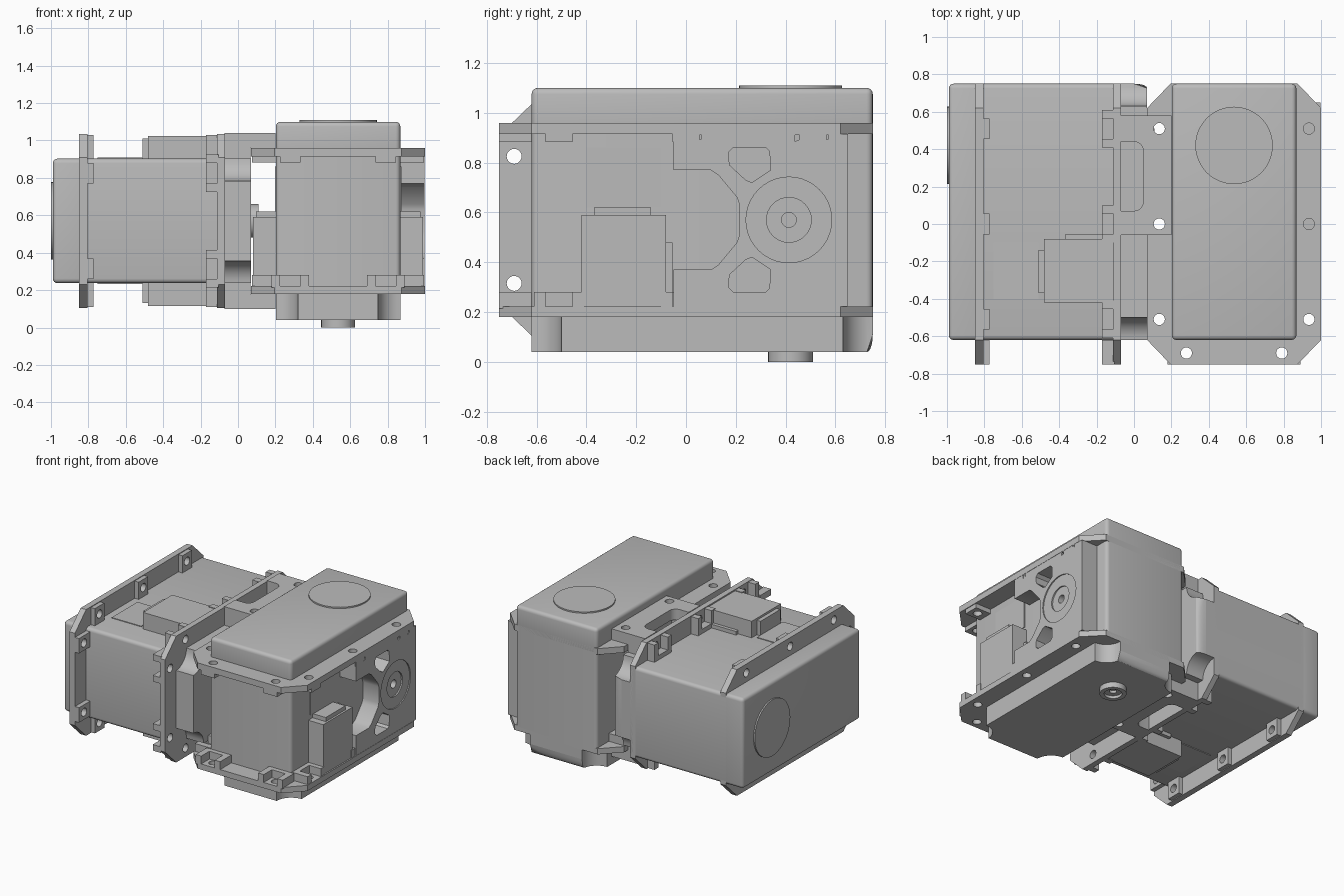
import bpy, bmesh
from math import pi, cos, sin
from mathutils import Matrix, Vector

if "Cube" in bpy.data.objects:
    bpy.data.objects.remove(bpy.data.objects["Cube"])

grey = bpy.data.materials.new("plain grey")
grey.use_nodes = True
colour = (0.5, 0.5, 0.5, 1)
grey.diffuse_color = colour
grey.node_tree.nodes["Principled BSDF"].inputs["Base Color"].default_value = colour

# Side-on profiles: (a, b, c) becomes (y, z, x)
SIDE = Matrix(((0, 0, 1, 0), (1, 0, 0, 0), (0, 1, 0, 0), (0, 0, 0, 1)))


def add(name, mesh, frame=Matrix()):
    mesh.transform(frame)
    mesh.materials.clear()
    mesh.materials.append(grey)
    obj = bpy.data.objects.new(name, mesh)
    bpy.context.collection.objects.link(obj)
    bpy.ops.object.select_all(action='DESELECT')
    obj.select_set(True)
    bpy.context.view_layer.objects.active = obj
    bpy.ops.object.shade_smooth_by_angle(angle=0.6)
    return obj


def box(name, lo, hi, frame=Matrix(), bevel=0.0, pick=None):
    bm = bmesh.new()
    bmesh.ops.create_cube(bm, size=1)
    for v in bm.verts:
        v.co = [l + (h - l) * (c + 0.5) for l, h, c in zip(lo, hi, v.co)]
    if bevel:
        edges = [e for e in bm.edges if pick is None or pick(e)]
        bmesh.ops.bevel(bm, geom=edges, offset=bevel, segments=4, profile=0.5, affect='EDGES')
    mesh = bpy.data.meshes.new(name)
    bm.to_mesh(mesh)
    bm.free()
    return add(name, mesh, frame)


def arc(cx, cy, r, start=0, end=2 * pi, n=24, closed=True):
    steps = n if closed else n - 1
    return [(cx + r * cos(start + (end - start) * i / steps),
             cy + r * sin(start + (end - start) * i / steps)) for i in range(n)]


def plate(name, loops, z0, z1, frame=Matrix()):
    """Extruded flat profile; loops after the first are holes."""
    curve = bpy.data.curves.new(name, 'CURVE')
    curve.dimensions = '2D'
    curve.fill_mode = 'BOTH'
    curve.extrude = (z1 - z0) / 2
    for loop in loops:
        spline = curve.splines.new('POLY')
        spline.points.add(len(loop) - 1)
        for p, (x, y) in zip(spline.points, loop):
            p.co = (x, y, 0, 1)
        spline.use_cyclic_u = True
    temp = bpy.data.objects.new(name + " curve", curve)
    bpy.context.collection.objects.link(temp)
    mesh = bpy.data.meshes.new_from_object(temp.evaluated_get(bpy.context.evaluated_depsgraph_get()))
    bpy.data.objects.remove(temp)
    bm = bmesh.new()
    bm.from_mesh(mesh)
    bmesh.ops.remove_doubles(bm, verts=bm.verts, dist=0.0002)
    bmesh.ops.recalc_face_normals(bm, faces=bm.faces)
    bm.to_mesh(mesh)
    bm.free()
    mesh.transform(Matrix.Translation((0, 0, (z0 + z1) / 2)))
    return add(name, mesh, frame)


def upright(e):
    return abs(e.verts[0].co.z - e.verts[1].co.z) > 0.1


W, F = 0.333, 0.465          # half widths of the case and the flanges
AXIS_Y = 0.42


def servo(tag, m):
    # Case and upper cover
    box(tag + " case", (-W, -0.62, 0.18), (W, 0.75, 0.96), m, 0.025, upright)
    box(tag + " upper cover", (-W, -0.62, 0.9), (W, 0.75, 1.1), m, 0.025)
    plate(tag + " cover disc", [arc(0, AXIS_Y, 0.207, n=48)], 1.09, 1.11, m)

    # Mounting flanges with screw holes
    spots = [(s * 0.4, y) for s in (-1, 1) for y in (-0.51, 0, 0.51)]
    spots += [(s * 0.255, -0.69) for s in (-1, 1)]
    outline = [(-F, -0.62), (-0.34, -0.75), (0.34, -0.75), (F, -0.62),
               (F, 0.62), (0.34, 0.75), (-0.34, 0.75), (-F, 0.62)]
    holes = [arc(x, y, 0.03, n=20) for x, y in spots]
    for level, z0, z1 in (("upper", 0.915, 0.96), ("lower", 0.18, 0.222)):
        plate(f"{tag} {level} flange", [outline] + holes, z0, z1, m)

    # Bosses and nut pockets around each screw hole
    for i, (x, y) in enumerate(spots):
        front = y < -0.6
        out = Vector((0, -1)) if front else Vector((1 if x > 0 else -1, 0))
        side = Vector((-out.y, out.x))
        c = Vector((x, y))

        def loc(a, b):
            return tuple(c + out * a + side * b)
        pocket = [loc(0.06, -0.1), loc(0.06, -0.055), loc(-0.035, -0.055), loc(-0.035, 0.055),
                  loc(0.06, 0.055), loc(0.06, 0.1), loc(-0.07, 0.1), loc(-0.07, -0.1)]
        plate(f"{tag} nut pocket {i + 1}", [pocket], 0.215, 0.28, m)
        pad = [loc(0.06, -0.055), loc(0.06, 0.055), loc(-0.07, 0.055), loc(-0.07, -0.055)]
        plate(f"{tag} screw boss {i + 1}", [pad, arc(x, y, 0.03, n=20)], 0.882, 0.918, m)

    # Lower cover with scooped corners and a rounded rear edge
    r = 0.12
    plan = (arc(-W, -0.62, r, pi / 2, 0, 9, False) + arc(W, -0.62, r, pi, pi / 2, 9, False)
            + arc(W, 0.75, r, 1.5 * pi, pi, 9, False) + arc(-W, 0.75, r, 0, -pi / 2, 9, False))
    cover = plate(tag + " lower cover", [plan], 0.04, 0.185)
    bm = bmesh.new()
    bm.from_mesh(cover.data)
    rear = [e for e in bm.edges if all(v.co.z < 0.05 and v.co.y > 0.74 for v in e.verts)]
    bmesh.ops.bevel(bm, geom=rear, offset=0.07, segments=5, profile=0.5, affect='EDGES')
    bm.to_mesh(cover.data)
    bm.free()
    cover.data.transform(m)

    # Hollow output shaft
    plate(tag + " output shaft", [arc(0, AXIS_Y, 0.09, n=32), arc(0, AXIS_Y, 0.06, n=32)], 0, 0.05, m)
    plate(tag + " shaft core", [arc(0, AXIS_Y, 0.062, n=32), arc(0, AXIS_Y, 0.025, n=20)], 0.02, 0.05, m)

    # Cable sockets on both sides
    for word, s in (("left", 1), ("right", -1)):
        def side_box(part, depth, y0, y1, z0, z1):
            xs = sorted((s * 0.32, s * depth))
            box(f"{tag} {word} {part}", (xs[0], y0, z0), (xs[1], y1, z1), m)
        side_box("socket", 0.455, -0.42, -0.08, 0.22, 0.59)
        side_box("socket neck", 0.44, -0.37, -0.14, 0.58, 0.62)
        side_box("socket latch", 0.36, -0.09, -0.055, 0.22, 0.48)
        side_box("socket panel", 0.338, -0.4, -0.1, 0.62, 0.86)


upright_frame = Matrix.Translation((0.535, 0, 0))
lying_frame = Matrix.Translation((0.11, 0, 0.57)) @ Matrix.Rotation(-pi / 2, 4, 'Y')
servo("upright unit", upright_frame)
servo("lying unit", lying_frame)

# Idler side plate with notch, weight-saving windows and hub opening
Z = 0.57


def flip(points):
    return [(y, 2 * Z - z) for y, z in points]


notch = [(-0.05, 0.77), (0.1, 0.77), (0.13, 0.75), (0.205, 0.66), (0.215, 0.63)]
outer = [(-0.05, 0.915)] + notch + flip(notch)[::-1] + [(-0.05, 0.222), (0.65, 0.222), (0.65, 0.915)]
window = [(0.19, 0.86), (0.32, 0.86), (0.335, 0.845), (0.34, 0.77), (0.265, 0.72),
          (0.24, 0.73), (0.175, 0.79), (0.17, 0.84)]
slots = [[(y - 0.012, 0.915 - 0.03), (y + 0.012, 0.895), (y + 0.012, 0.91), (y - 0.012, 0.91)]
         for y in (0.05, 0.45, 0.56)]
HUB_Y = 0.413
plate("idler side plate", [outer, window, flip(window), arc(HUB_Y, Z, 0.172, n=40)] + slots,
      0.86, 0.998, SIDE)
plate("idler hub", [arc(HUB_Y, Z, 0.172, n=40), arc(HUB_Y, Z, 0.09, n=32)], 0.86, 0.99, SIDE)
plate("idler cap", [arc(HUB_Y, Z, 0.09, n=32), arc(HUB_Y, Z, 0.03, n=20)], 0.86, 0.98, SIDE)

# Bracket plates joining the two units, above and below
bracket = ([(-0.072, -0.06), (0.2, -0.06), (0.2, 0.58), (-0.072, 0.58), (-0.072, 0.44)]
           + arc(0.0, 0.39, 0.05, pi / 2, 0, 6, False)
           + arc(0.0, 0.12, 0.05, 0, -pi / 2, 6, False) + [(-0.072, 0.07)])
bolts = [arc(0.135, y, 0.03, n=20) for y in (0, 0.51)]
for word, z0, z1, foot0, foot1 in (("upper", 0.96, 1.04, 0.9, 0.97), ("lower", 0.1, 0.18, 0.17, 0.24)):
    plate(word + " joining bracket", [bracket] + bolts, z0, z1)
    for i, (y0, y1) in enumerate(((-0.06, 0.07), (0.44, 0.58))):
        box(f"{word} bracket foot {i + 1}", (-0.072, y0, foot0), (0.068, y1, foot1))
